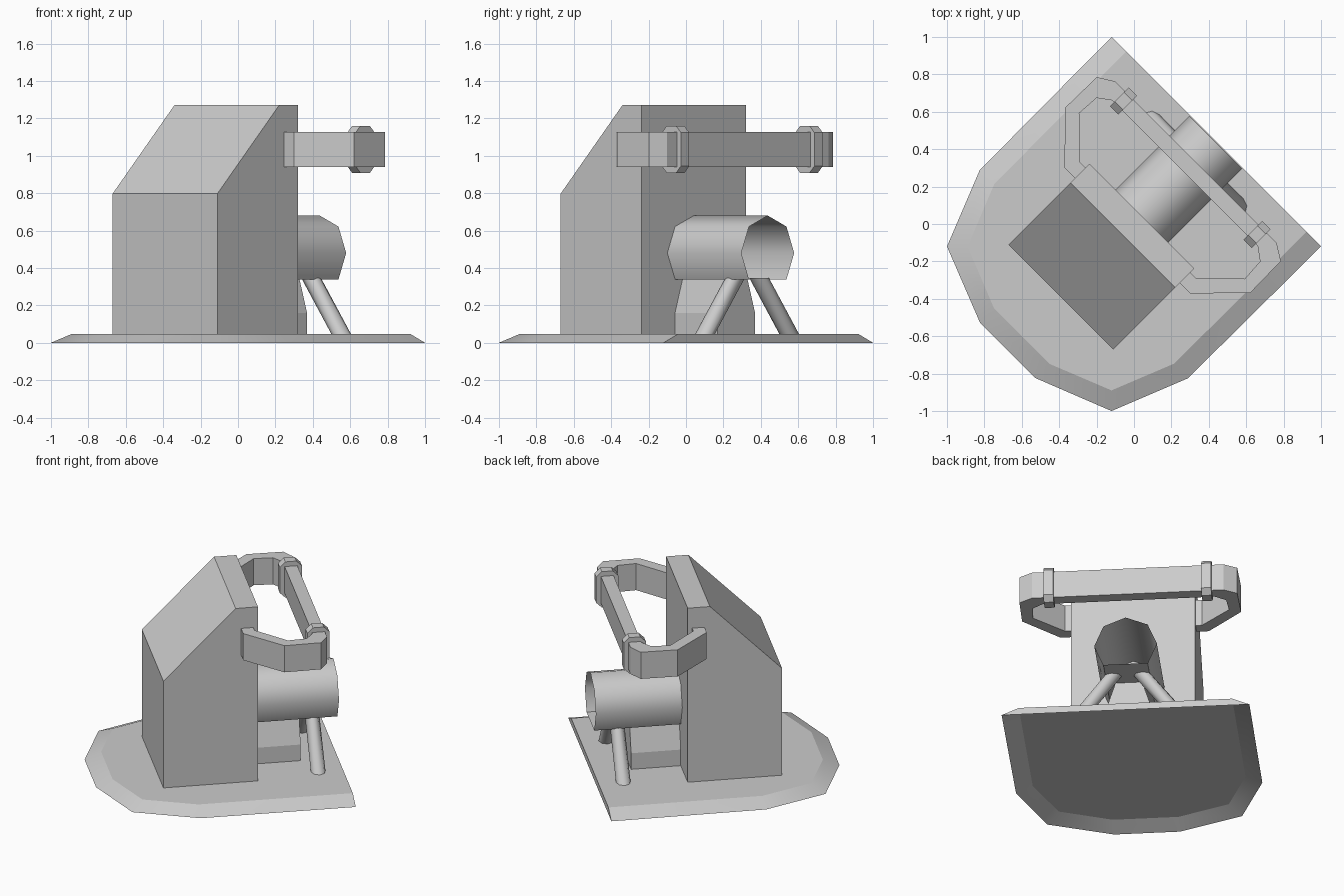
import bpy, bmesh, math
from mathutils import Matrix

if "Cube" in bpy.data.objects:
    bpy.data.objects.remove(bpy.data.objects["Cube"])

# Built along a local +x axis, then turned 45 degrees
TURN = Matrix.Rotation(math.radians(45), 4, 'Z')


def finish(name, bm, smooth=None):
    bmesh.ops.recalc_face_normals(bm, faces=bm.faces)
    me = bpy.data.meshes.new(name)
    bm.to_mesh(me)
    bm.free()
    ob = bpy.data.objects.new(name, me)
    ob.matrix_world = TURN
    bpy.context.collection.objects.link(ob)
    if smooth:
        bpy.context.view_layer.objects.active = ob
        ob.select_set(True)
        bpy.ops.object.shade_smooth_by_angle(angle=math.radians(smooth))
        ob.select_set(False)
    return ob


def loft(name, a, b, cap_a=True, cap_b=True, smooth=None):
    """Join two matching rings of 3D points."""
    bm = bmesh.new()
    ra, rb = [[bm.verts.new(p) for p in ring] for ring in (a, b)]
    n = len(ra)
    for i in range(n):
        j = (i + 1) % n
        bm.faces.new((ra[i], ra[j], rb[j], rb[i]))
    if cap_a:
        bm.faces.new(ra[::-1])
    if cap_b:
        bm.faces.new(rb)
    return finish(name, bm, smooth)


def mirrored(half):
    return half + [(x, -y) for x, y in reversed(half)]


# Base plate: sloping rim, straight front edge, open underneath
T = .047
low = mirrored([(.622, .792), (-.38, .787), (-.792, .622), (-.955, .21)])
high = mirrored([(.622, .682), (-.375, .68), (-.714, .544), (-.848, .21)])
loft("base_plate", [(x, y, 0) for x, y in low], [(x, y, T) for x, y in high],
     cap_a=False, smooth=20)

# Body with sloping back
side = [(-.552, T), (.059, T), (.059, 1.27), (-.085, 1.27), (-.552, .797)]
loft("body", [(x, -.396, z) for x, z in side], [(x, .396, z) for x, z in side])

# Wrap-around handle as a flat band
outer = mirrored([(-.05, .39), (-.05, .474), (.177, .70), (.415, .696), (.467, .612)])
inner = mirrored([(.03, .39), (.03, .438), (.212, .626), (.335, .618), (.385, .55)])
bm = bmesh.new()
rows = [[bm.verts.new((x, y, z)) for x, y in path]
        for path, z in ((outer, .94), (outer, 1.127), (inner, 1.127), (inner, .94))]
for r in range(4):
    p, q = rows[r], rows[(r + 1) % 4]
    for i in range(len(p) - 1):
        bm.faces.new((p[i], p[i + 1], q[i + 1], q[i]))
for e in (0, -1):
    bm.faces.new([r[e] for r in rows])
finish("handle", bm)

# Chamfered clamps around the handle
c = .036
x0, x1, z0, z1 = .354, .497, .908, 1.16
octa = [(x0 + c, z0), (x1 - c, z0), (x1, z0 + c), (x1, z1 - c),
        (x1 - c, z1), (x0 + c, z1), (x0, z1 - c), (x0, z0 + c)]
for s, label in ((1, "left"), (-1, "right")):
    loft("clamp_" + label, [(x, s * .473, z) for x, z in octa],
         [(x, s * .536, z) for x, z in octa])

# Open tube: octagon with its lowest corner removed
ring = [(.2 * math.sin(a), .48 + .2 * math.cos(a))
        for a in (math.radians(45 * k) for k in range(-3, 4))]
loft("tube", [(.059, y, z) for y, z in ring], [(.618, y, z) for y, z in ring],
     cap_a=False, cap_b=False, smooth=50)

# Tapered support block under the tube
block = [(-.142, T), (.142, T), (.142, .16), (.085, .34), (-.085, .34), (-.142, .16)]
loft("support_block", [(.055, y, z) for y, z in block], [(.38, y, z) for y, z in block])


# Splayed legs, cut level at the plate and the tube
def leg_ring(y, z):
    return [(.462 + .047 * math.cos(a), y + .058 * math.sin(a), z)
            for a in (math.tau * k / 8 for k in range(8))]


for s, label in ((1, "left"), (-1, "right")):
    loft("leg_" + label, leg_ring(s * .318, T), leg_ring(s * .092, .345), smooth=50)
